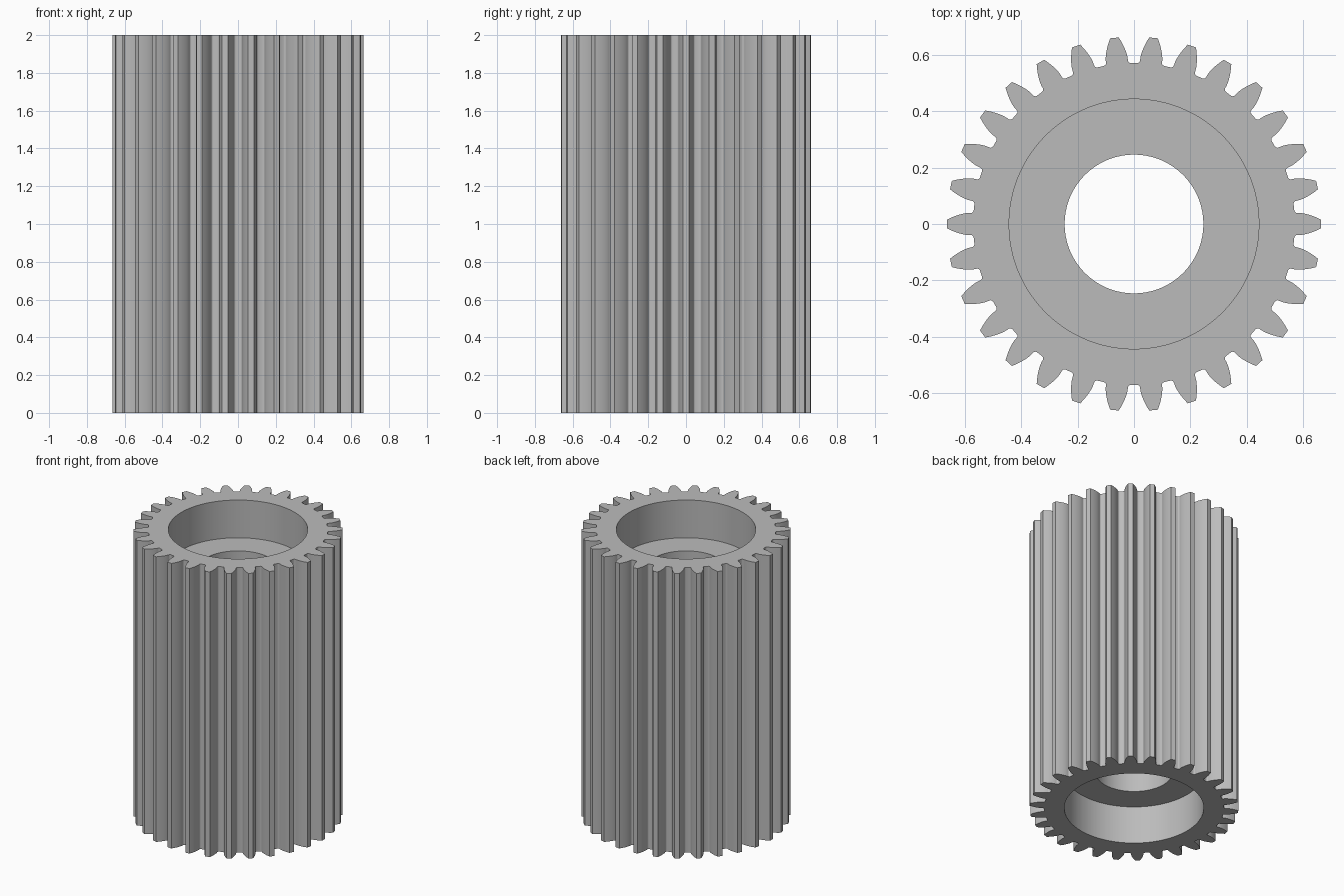
import bpy
import bmesh
from math import acos, cos, sin, tan, pi, radians

cube = bpy.data.objects.get("Cube")
if cube:
    bpy.data.objects.remove(cube, do_unlink=True)

TEETH = 30
HEIGHT = 2.0
TIP = 0.664
MODULE = 2 * TIP / (TEETH + 2)
PITCH = MODULE * TEETH / 2
ROOT = PITCH - 1.25 * MODULE
PRESSURE = radians(20)
BASE = PITCH * cos(PRESSURE)
RECESS_RADIUS, HOLE_RADIUS, RECESS_DEPTH = 0.443, 0.246, 0.265


def involute(angle):
    return tan(angle) - angle


def half_angle(r):
    """Half the angular width of a tooth at radius r."""
    pressure = acos(min(1, BASE / r))
    return pi / (2 * TEETH) + involute(PRESSURE) - involute(pressure)


# Half a tooth from tip to root: involute flank, then a root fillet
STEPS = 7
flank = []
for i in range(STEPS + 1):
    r = TIP + (BASE - TIP) * i / STEPS
    flank.append((half_angle(r), r))
edge = half_angle(BASE)
fillet = 0.25 * MODULE
for i in range(4):
    t = i / 3 * pi / 2
    flank.append((edge + fillet / ROOT * (1 - cos(t)),
                  ROOT + fillet * (1 - sin(t))))

# Whole outline as (angle, radius), one mirrored flank pair per tooth
tooth = [(-a, r) for a, r in reversed(flank)] + flank
outline = [(a + 2 * pi * n / TEETH, r) for n in range(TEETH) for a, r in tooth]

# Closed section: outer toothed wall, then recess, hole and opposite recess
section = [(None, 0), (None, HEIGHT),
           (RECESS_RADIUS, HEIGHT), (RECESS_RADIUS, HEIGHT - RECESS_DEPTH),
           (HOLE_RADIUS, HEIGHT - RECESS_DEPTH), (HOLE_RADIUS, RECESS_DEPTH),
           (RECESS_RADIUS, RECESS_DEPTH), (RECESS_RADIUS, 0)]

bm = bmesh.new()
rings = [[bm.verts.new(((radius or r) * cos(a), (radius or r) * sin(a), z))
          for a, r in outline] for radius, z in section]
count = len(outline)
for k, lower in enumerate(rings):
    upper = rings[(k + 1) % len(rings)]
    for i in range(count):
        j = (i + 1) % count
        bm.faces.new((lower[i], lower[j], upper[j], upper[i]))
bmesh.ops.recalc_face_normals(bm, faces=bm.faces)

mesh = bpy.data.meshes.new("spur_gear")
bm.to_mesh(mesh)
bm.free()
gear = bpy.data.objects.new("spur_gear", mesh)
bpy.context.collection.objects.link(gear)

# Plain grey metal
steel = bpy.data.materials.new("grey_steel")
steel.use_nodes = True
colour = (0.5, 0.5, 0.5, 1)
steel.diffuse_color = colour
steel.node_tree.nodes["Principled BSDF"].inputs["Base Color"].default_value = colour
mesh.materials.append(steel)

bpy.context.view_layer.objects.active = gear
gear.select_set(True)
bpy.ops.object.shade_smooth_by_angle(angle=radians(30))
